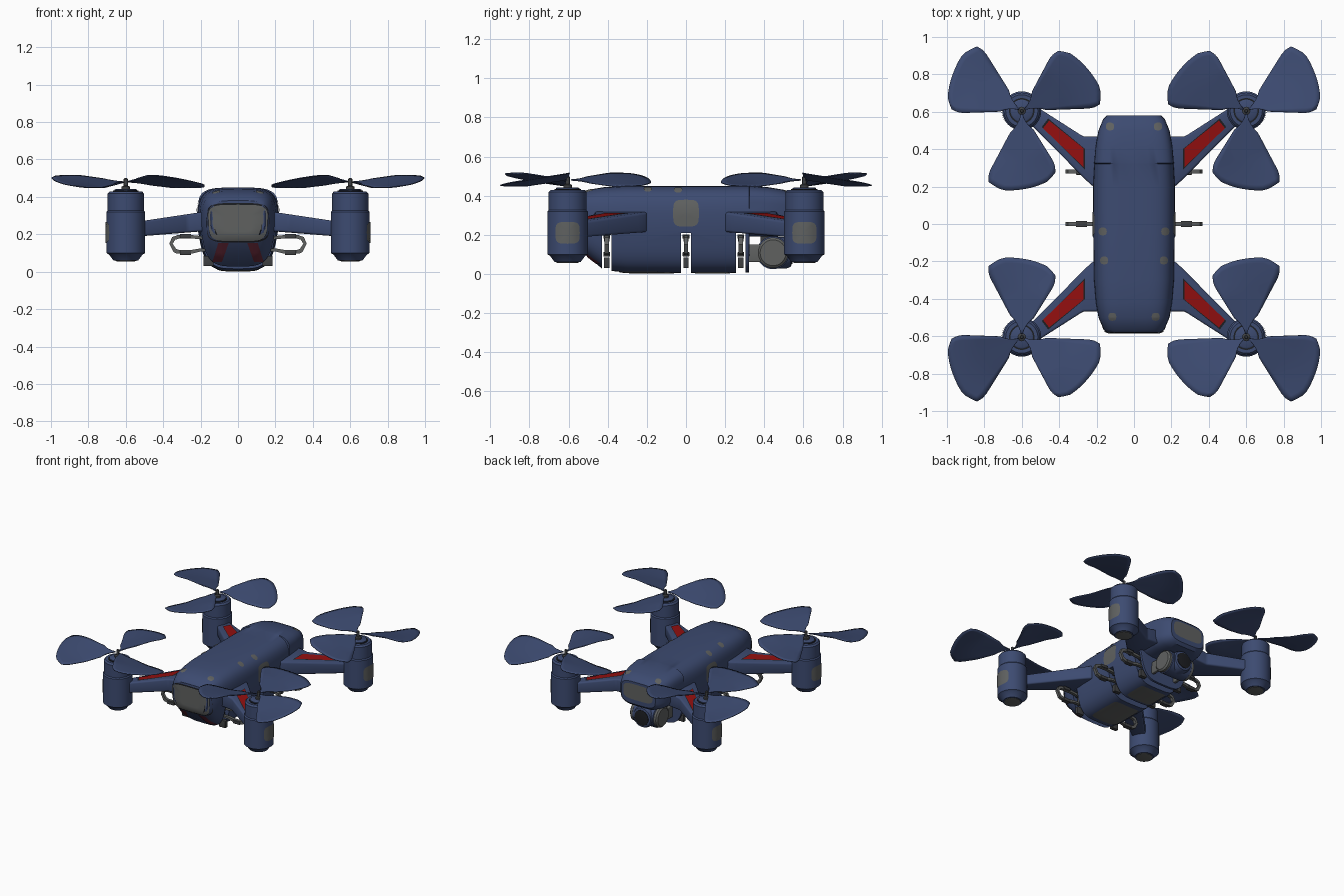
import bpy, bmesh, math
from mathutils import Vector
from mathutils.bvhtree import BVHTree

if "Cube" in bpy.data.objects:
    bpy.data.objects.remove(bpy.data.objects["Cube"])

def material(name, rgb):
    m = bpy.data.materials.new(name)
    m.diffuse_color = (*rgb, 1)
    m.use_nodes = True
    m.node_tree.nodes["Principled BSDF"].inputs["Base Color"].default_value = m.diffuse_color
    return m

BLUE = material("navy_blue", (0.046, 0.07, 0.165))
GREY = material("grey", (0.115, 0.12, 0.118))
RED = material("red", (0.29, 0.005, 0.005))
DARKRED = material("dark_red", (0.13, 0.022, 0.04))
BLACK = material("near_black", (0.012, 0.013, 0.016))
STEEL = material("dark_steel", (0.05, 0.052, 0.055))

def make(name, verts, faces, mat, angle=35, recalc=True, bevel=0):
    me = bpy.data.meshes.new(name)
    me.from_pydata([tuple(v) for v in verts], [], faces)
    bm = bmesh.new()
    bm.from_mesh(me)
    bmesh.ops.remove_doubles(bm, verts=bm.verts, dist=1e-5)
    if recalc:
        bmesh.ops.recalc_face_normals(bm, faces=bm.faces)
    if bevel:
        bmesh.ops.bevel(bm, geom=bm.edges[:], offset=bevel, segments=3, profile=0.5, affect='EDGES')
    bm.to_mesh(me)
    bm.free()
    me.materials.append(mat)
    ob = bpy.data.objects.new(name, me)
    bpy.context.collection.objects.link(ob)
    smooth(ob, angle)
    return ob

def smooth(ob, angle=35):
    bpy.ops.object.select_all(action='DESELECT')
    bpy.context.view_layer.objects.active = ob
    ob.select_set(True)
    bpy.ops.object.shade_smooth_by_angle(angle=math.radians(angle))

def loft(name, rings, mat, angle=35):
    n = len(rings[0])
    verts = [p for r in rings for p in r]
    faces = [(i*n+j, i*n+(j+1) % n, (i+1)*n+(j+1) % n, (i+1)*n+j)
             for i in range(len(rings)-1) for j in range(n)]
    faces += [tuple(range(n)), tuple((len(rings)-1)*n+j for j in range(n))]
    return make(name, verts, faces, mat, angle)

def lathe(name, profile, centre, mat, axis='z', n=40):
    """Rings of (radius, height) turned around an axis."""
    def pt(r, h, a):
        u, v = r*math.cos(a), r*math.sin(a)
        return Vector(centre) + Vector({'z': (u, v, h), 'x': (h, u, v), 'y': (u, h, v)}[axis])
    return loft(name, [[pt(r, h, 2*math.pi*j/n) for j in range(n)] for r, h in profile], mat)

def box(name, lo, hi, mat, bevel=0):
    v = [(x, y, z) for x in (lo[0], hi[0]) for y in (lo[1], hi[1]) for z in (lo[2], hi[2])]
    f = [(0, 1, 3, 2), (4, 5, 7, 6), (0, 1, 5, 4), (2, 3, 7, 6), (0, 2, 6, 4), (1, 3, 7, 5)]
    return make(name, v, f, mat, bevel=bevel)

def rounded(cu, cv, hu, hv, e=4, n=24):
    def p(c):
        return math.copysign(abs(c)**(2/e), c)
    return [(cu+hu*p(math.cos(2*math.pi*i/n)), cv+hv*p(math.sin(2*math.pi*i/n))) for i in range(n)]

def plate(name, target, outline, direction, mat, start, lift=0.004, sub=1):
    """Thin plate moulded onto the target by casting its outline along a direction."""
    tree = BVHTree.FromPolygons([v.co for v in target.data.vertices],
                                [tuple(p.vertices) for p in target.data.polygons])
    d = Vector(direction)
    k = max(range(3), key=lambda i: abs(d[i]))
    m = len(outline)
    out = [tuple(outline[i][c]*(1-t/sub)+outline[(i+1) % m][c]*t/sub for c in (0, 1))
           for i in range(m) for t in range(sub)]
    cu, cv = (sum(p[c] for p in out)/len(out) for c in (0, 1))
    verts, n = [], len(out)
    for s in (1, 0.75, 0.5, 0.25, 0):
        for u, v in (out if s else [(cu, cv)]):
            o = [cu+(u-cu)*s, cv+(v-cv)*s]
            o.insert(k, start)
            hit, nor, _, _ = tree.ray_cast(Vector(o), d)
            if hit is None:
                hit, nor, _, _ = tree.find_nearest(Vector(o))
            verts.append(hit + nor*lift)
    faces = [(r*n+j, r*n+(j+1) % n, (r+1)*n+(j+1) % n, (r+1)*n+j) for r in range(3) for j in range(n)]
    faces += [(3*n+j, 3*n+(j+1) % n, 4*n) for j in range(n)]
    a, b, c = (verts[i] for i in faces[-1])
    if (b-a).cross(c-a).dot(d) > 0:
        faces = [f[::-1] for f in faces]
    return make(name, verts, faces, mat, recalc=False)

# Fuselage: (y, half width, top, bottom), the belly steps up behind for the camera
STATIONS = [(-.58, .145, .38, .19), (-.565, .162, .40, .165), (-.5, .19, .43, .085), (-.42, .205, .443, .02),
            (-.3, .215, .45, .006), (0, .22, .45, .004), (.2, .22, .45, .004), (.322, .213, .45, .008),
            (.325, .213, .45, .19), (.42, .205, .443, .19), (.5, .19, .43, .19), (.56, .165, .41, .2),
            (.58, .145, .39, .22)]
rings = []
for y, hw, zt, zb in STATIONS:
    sec = rounded(0, (zt+zb)/2, hw, (zt-zb)/2, 4, 48)
    rings.append([(x*(0.8+0.2*min(1, z/0.25)), y, z) for x, z in sec])
body = loft("fuselage", rings, BLUE)

# Slots for the folding feet
FEET_Y = (-.405, 0, .28)
for y in FEET_Y:
    cutter = box("slot_cutter", (-.4, y-.025, -.1), (.4, y+.025, .21), BLUE)
    cutter.hide_render = True
    mod = body.modifiers.new("slot", 'BOOLEAN')
    mod.object, mod.operation, mod.solver = cutter, 'DIFFERENCE', 'EXACT'
    bpy.context.view_layer.objects.active = body
    bpy.ops.object.modifier_apply(modifier=mod.name)
    bpy.data.objects.remove(cutter)
smooth(body)

# Fuselage plates
plate("front_window_rim", body, rounded(0, .262, .166, .105, 4.5, 32), (0, 1, 0), BLACK, -2, 0.002)
plate("front_window", body, [(u*(1+.4*(v-.26)), v) for u, v in rounded(0, .262, .155, .096, 4.5, 32)],
      (0, 1, 0), GREY, -2, 0.005)
plate("rear_panel", body, rounded(0, .315, .125, .06), (0, -1, 0), GREY, 2)
plate("front_belly_panel", body, rounded(0, -.2, .11, .14, 8), (0, 0, 1), GREY, -1, 0.003)
plate("rear_belly_panel", body, rounded(0, .135, .11, .09, 8), (0, 0, 1), GREY, -1, 0.003)
for s in (-1, 1):
    plate("front_strip", body, [(s*.05, .155), (s*.105, .155), (s*.135, .055), (s*.085, .055)],
          (0, 1, 0), DARKRED, -2, 0.004, 4)
    plate("side_patch", body, rounded(0, .31, .066, .068, 4), (-s, 0, 0), GREY, s*2)
    for x, y in ((.127, .52), (.165, -.04), (.158, -.195), (.115, -.495)):
        plate("top_stud", body, rounded(s*x, y, .021, .021, 2.6, 16), (0, 0, -1), GREY, 2)

# Folding feet: flat looped brackets with hinge blocks
LOOP = [(.15, .185), (.24, .195), (.325, .195), (.352, .185), (.367, .15), (.345, .105),
        (.325, .096), (.25, .096), (.2, .108), (.15, .108)]
for y in FEET_Y:
    for s in (-1, 1):
        n = len(LOOP)
        cx, cz = .255, .148
        inner = [(cx+(x-cx)*.84, cz+(z-cz)*.62) for x, z in LOOP]
        ring = [[(s*x, y+h, z) for x, z in loop] for h, loop in
                ((-.011, LOOP), (.011, LOOP), (.011, inner), (-.011, inner))]
        verts = [p for r in ring for p in r]
        faces = [(k*n+j, k*n+(j+1) % n, (k+1) % 4*n+(j+1) % n, (k+1) % 4*n+j)
                 for k in range(4) for j in range(n)]
        make("foot_bracket", verts, faces, GREY)
        for z0, z1 in ((.03, .085), (.165, .2)):
            a, b = sorted((s*.13, s*.185))
            box("foot_hinge", (a, y-.014, z0), (b, y+.014, z1), STEEL, .003)
        a, b = sorted((s*.25, s*.31))
        for z in (.1, .191):
            box("foot_clip", (a, y-.017, z-.011), (b, y+.017, z+.011), STEEL, .003)

# Camera slung under the tail, looking backwards
CY, CZ = .445, .108
lathe("camera_barrel", [(.07, -.095), (.084, -.085), (.084, .085), (.07, .095)], (0, CY, CZ), BLUE, 'x')
lathe("camera_lens_housing", [(.08, 0), (.08, .07), (.072, .09), (.06, .095)], (0, CY, CZ), BLUE, 'y')
lathe("camera_lens", [(.058, .09), (.058, .098), (.03, .102)], (0, CY, CZ), BLACK, 'y')
box("camera_mount", (-.05, .38, .15), (.05, .47, .22), STEEL, .01)
for s in (-1, 1):
    lathe("camera_side_cap", [(.078, s*.09), (.078, s*.108), (.066, s*.118)], (0, CY, CZ), GREY, 'x')
    a, b = sorted((s*.085, s*.11))
    box("camera_arm", (a, .31, .06), (b, CY, .15), GREY, .006)

# One rotor assembly per corner
ARM = [(.17, .2), (.22, .2), (.26, .238), (.55, .53), (.51, .62), (.27, .467), (.17, .467)]
INSET = [(.27, .305), (.27, .405), (.453, .553), (.486, .512)]

def tip_radius(a):
    table = [(-32, .365), (-20, .402), (0, .42), (14, .437), (28, .415)]
    for (a0, r0), (a1, r1) in zip(table, table[1:]):
        if a <= a1:
            return r0+(r1-r0)*(a-a0)/(a1-a0)
    return table[-1][1]

MX, MY = .6, .605
for sx in (-1, 1):
    for sy in (-1, 1):
        # Arm with red inlay
        n = len(ARM)
        top = [(sx*x, sy*y, .318-.15*(x-.2)) for x, y in ARM]
        low = [(sx*x, sy*y, .215-.08*(x-.2)) for x, y in ARM]
        faces = [tuple(range(n)), tuple(range(n, 2*n))]
        faces += [(j, (j+1) % n, n+(j+1) % n, n+j) for j in range(n)]
        arm = make("rotor_arm", top+low, faces, BLUE, bevel=.012)
        edge = [(.27+(x-.27)*1.03-.008*(x < .3), .44+(y-.44)*1.1) for x, y in INSET]
        plate("arm_inlay_edge", arm, [(sx*x, sy*y) for x, y in edge], (0, 0, -1), BLACK, 2, 0.002, 3)
        plate("arm_inlay", arm, [(sx*x, sy*y) for x, y in INSET], (0, 0, -1), RED, 2, 0.005, 3)
        # Motor pod
        c = (sx*MX, sy*MY, 0)
        pod = lathe("motor_pod", [(.066, .06), (.09, .092), (.104, .1), (.104, .318), (.097, .326),
                                  (.097, .418), (.086, .43)], c, BLUE)
        lathe("pod_bottom_cap", [(.056, .062), (.056, .057), (.045, .055)], c, GREY)
        lathe("pod_top_ring", [(.068, .428), (.068, .433)], c, BLACK)
        lathe("pod_top_cap", [(.06, .43), (.06, .438), (.054, .442)], c, BLUE)
        plate("pod_patch", pod, rounded(sy*MY, .21, .06, .056, 4), (-sx, 0, 0), GREY, sx*2)
        lathe("rotor_shaft", [(.022, .44), (.022, .455), (.011, .46), (.011, .495), (.006, .5)], c, STEEL, n=16)
        # Three twisted blades
        for centre in (30, 150, 270):
            verts, NT, NU = [], 14, 12
            for i in range(NT+1):
                t = .04+.96*i/NT
                g = min(1, .3+2.2*t) if t < .35 else 1
                g *= 1-.1*max(0, (t-.85)/.15)**2
                for j in range(NU+1):
                    a = (-32+60*j/NU)*g
                    r = t*tip_radius(a)
                    w = math.radians(centre+a)
                    z = .48-.033*a/30*min(1, r/.25)
                    verts.append((sx*(MX+r*math.cos(w)), sy*(MY+r*math.sin(w)), z))
            m = NU+1
            faces = [(i*m+j, i*m+j+1, (i+1)*m+j+1, (i+1)*m+j) for i in range(NT) for j in range(NU)]
            blade = make("rotor_blade", verts, faces, BLUE)
            sol = blade.modifiers.new("thickness", 'SOLIDIFY')
            sol.thickness, sol.offset = .005, 0
